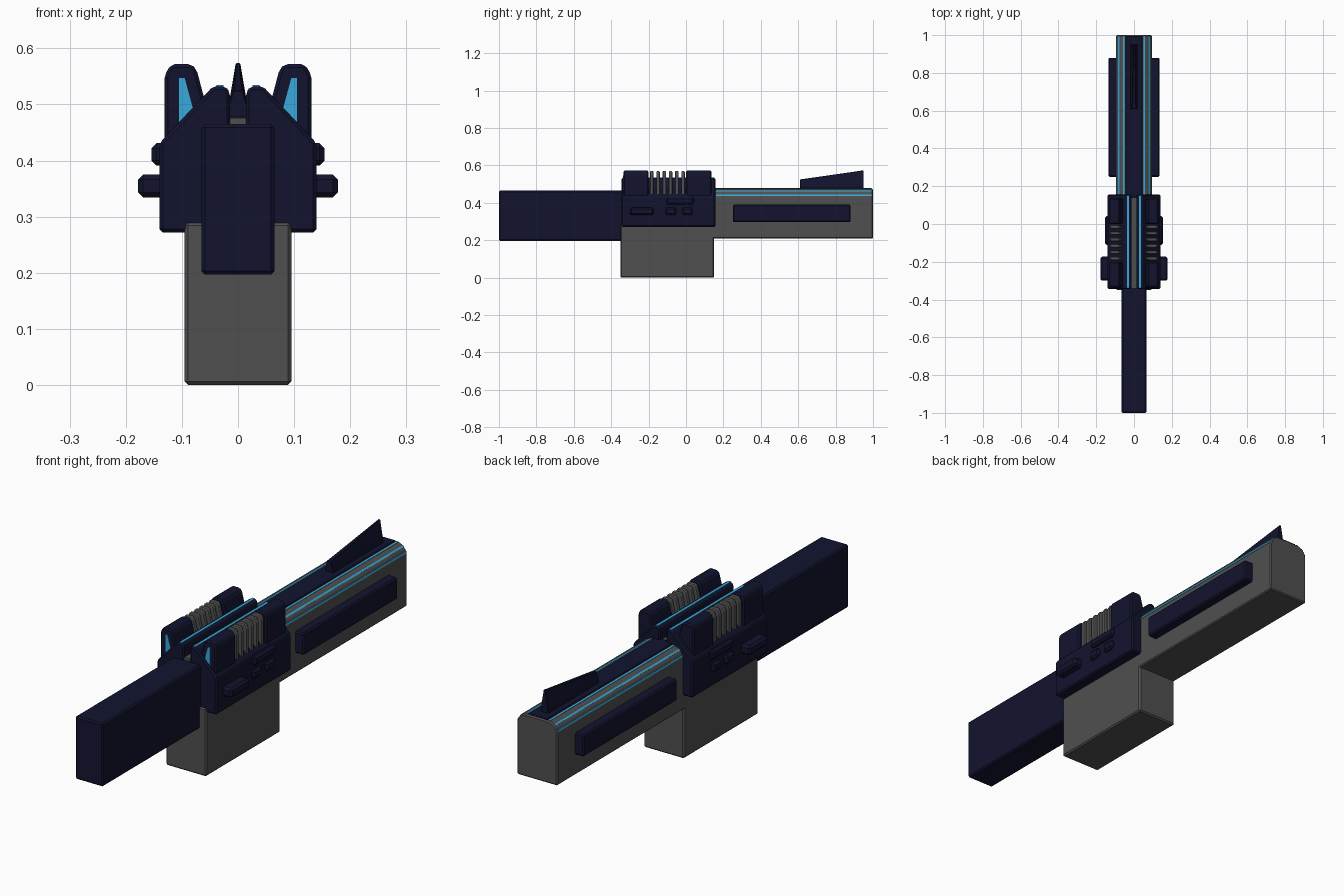
import bpy, bmesh, math

if "Cube" in bpy.data.objects:
    bpy.data.objects.remove(bpy.data.objects["Cube"])


def material(name, rgb):
    m = bpy.data.materials.new(name)
    m.diffuse_color = (*rgb, 1)
    m.use_nodes = True
    m.node_tree.nodes["Principled BSDF"].inputs["Base Color"].default_value = m.diffuse_color
    return m


NAVY = material("navy", (0.006, 0.007, 0.028))
BLUE = material("light_blue", (0.04, 0.40, 0.72))
GREY = material("dark_grey", (0.08, 0.08, 0.08))


def finish(name, bm, mat, bevel, segments=1):
    bmesh.ops.recalc_face_normals(bm, faces=bm.faces)
    me = bpy.data.meshes.new(name)
    bm.to_mesh(me)
    bm.free()
    me.materials.append(mat)
    ob = bpy.data.objects.new(name, me)
    bpy.context.collection.objects.link(ob)
    if bevel:
        mod = ob.modifiers.new("bevel", "BEVEL")
        mod.width, mod.segments = bevel, segments
        mod.limit_method, mod.angle_limit = "ANGLE", math.radians(30)
    return ob


def prism(name, profile, y0, y1, mat, bevel=0.006, segments=1):
    """Extrude an (x, z) outline along y."""
    bm = bmesh.new()
    face = bm.faces.new([bm.verts.new((x, y0, z)) for x, z in profile])
    ext = bmesh.ops.extrude_face_region(bm, geom=[face])
    verts = [v for v in ext["geom"] if isinstance(v, bmesh.types.BMVert)]
    bmesh.ops.translate(bm, verts=verts, vec=(0, y1 - y0, 0))
    return finish(name, bm, mat, bevel, segments)


def box(name, x, y, z, mat, bevel=0.006):
    return prism(name, [(x[0], z[0]), (x[1], z[0]), (x[1], z[1]), (x[0], z[1])],
                 *y, mat, bevel)


def both(half):
    """Complete a right-half outline with its left half."""
    return half + [(-x, z) for x, z in reversed(half)]


def mirrored(ob):
    mod = ob.modifiers.new("mirror", "MIRROR")
    mod.use_bisect_axis[0] = False
    return ob


# Front block and lower grey block
box("front_block", (-0.065, 0.065), (-1.0, -0.32), (0.197, 0.465), NAVY)
box("lower_block", (-0.095, 0.095), (-0.35, 0.15), (0.0, 0.29), GREY)

# Rear body with rounded upper corners
R, CX, CZ = 0.045, 0.05, 0.43


def arc(deg, r=R):
    a = math.radians(deg)
    return CX + r * math.cos(a), CZ + r * math.sin(a)


half = [(0.095, 0.21)] + [arc(d) for d in range(0, 91, 15)]
rear = prism("rear_body", both(half), -0.335, 1.0, GREY, 0.005)

# Blue lines running along the rounded corners
for i, d in enumerate((14, 48, 85)):
    w = 5
    outline = [arc(d - w, R - 0.003), arc(d - w, R + 0.0015),
               arc(d + w, R + 0.0015), arc(d + w, R - 0.003)]
    mirrored(prism(f"rear_line_{i}", outline, 0.14, 0.995, BLUE, 0))

# Top strip and side panels
box("top_strip", (-0.045, 0.045), (0.14, 0.995), (0.46, 0.479), NAVY, 0.003)
mirrored(box("side_panel", (0.085, 0.135), (0.25, 0.88), (0.297, 0.39), NAVY))

# Sight: a wedge that rises and sharpens to the rear
bm = bmesh.new()
rings = []
for y, top, w in ((0.61, 0.525, 0.009), (0.95, 0.574, 0.004)):
    pts = [(-0.019, 0.475), (0.019, 0.475), (0.017, 0.497), (w, top), (-w, top), (-0.017, 0.497)]
    rings.append([bm.verts.new((x, y, z)) for x, z in pts])
for ring in rings:
    bm.faces.new(ring)
for i in range(6):
    j = (i + 1) % 6
    bm.faces.new((rings[0][i], rings[0][j], rings[1][j], rings[1][i]))
finish("rear_sight", bm, NAVY, 0.002)

# Receiver with a slot along the top
half = [(0.14, 0.272), (0.14, 0.431), (0.044, 0.533), (0.022, 0.533), (0.014, 0.52), (0.014, 0.46)]
prism("receiver", both(half), -0.345, 0.157, NAVY)
box("slot_floor", (-0.014, 0.014), (-0.342, 0.15), (0.455, 0.476), GREY, 0)
mirrored(box("receiver_line", (0.026, 0.038), (-0.34, 0.152), (0.525, 0.5345), BLUE, 0))

# Raised shoulders at the front and back of the receiver
shoulder = [(0.131, 0.40), (0.131, 0.552), (0.119, 0.572), (0.083, 0.572), (0.074, 0.563), (0.052, 0.48)]
for name, y0, y1 in (("front_shoulder", -0.335, -0.2), ("rear_shoulder", 0.0, 0.137)):
    mirrored(prism(name, shoulder, y0, y1, NAVY))
glow = [(0.105, 0.44), (0.105, 0.547), (0.095, 0.547), (0.074, 0.47)]
mirrored(prism("shoulder_light", glow, -0.337, -0.32, BLUE, 0))

# Grey ribs between the shoulders
rib = [(0.128, 0.42), (0.128, 0.55), (0.117, 0.57), (0.085, 0.57), (0.076, 0.561), (0.056, 0.48)]
for i in range(6):
    y = -0.183 + i * 0.0335
    mirrored(prism(f"rib_{i}", rib, y - 0.0095, y + 0.0095, GREY, 0.006, 2))

# Side knobs and buttons
for name, x, y, z in (
    ("side_knob", 0.178, (-0.3, -0.173), (0.334, 0.375)),
    ("upper_button", 0.154, (-0.105, 0.042), (0.391, 0.431)),
    ("small_button_a", 0.154, (-0.11, -0.052), (0.334, 0.375)),
    ("small_button_b", 0.154, (-0.021, 0.036), (0.334, 0.375)),
):
    mirrored(box(name, (0.125, x), y, z, NAVY, 0.009))
